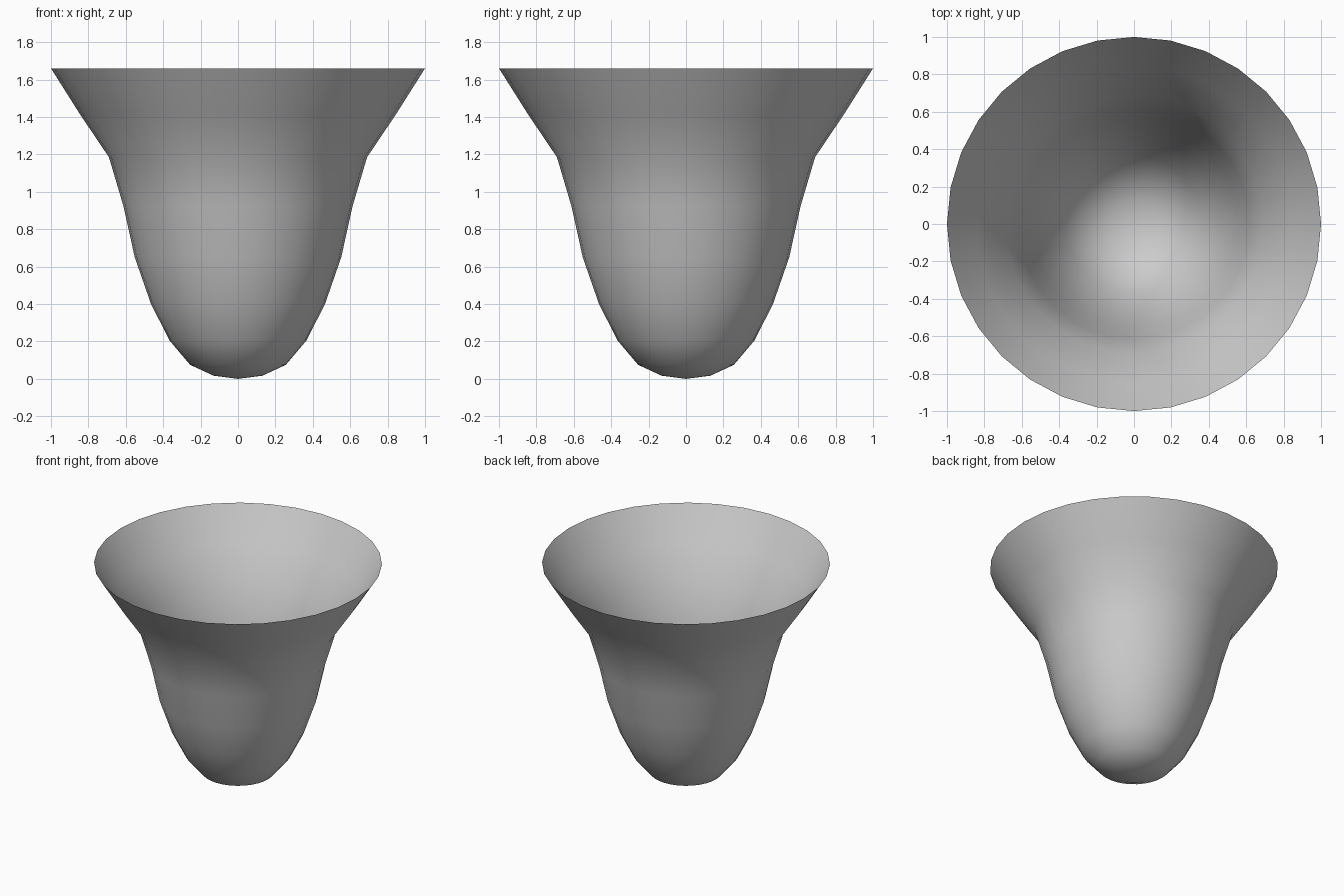
import bpy, bmesh
from math import tau
from mathutils import Vector

if "Cube" in bpy.data.objects:
    bpy.data.objects.remove(bpy.data.objects["Cube"], do_unlink=True)

SIDES = 32

# Plain grey material
grey = bpy.data.materials.new("light_grey")
grey.use_nodes = True
colour = (0.6, 0.6, 0.6, 1)
grey.diffuse_color = colour
grey.node_tree.nodes["Principled BSDF"].inputs["Base Color"].default_value = colour

# Half profile of the cup, from the bottom centre to the flared rim
profile = [(0, 0), (0.13, 0.017), (0.256, 0.075), (0.366, 0.205), (0.465, 0.4),
           (0.552, 0.65), (0.613, 0.925), (0.69, 1.185), (0.845, 1.415), (1, 1.66)]

# Spin the profile into a thin open shell
bm = bmesh.new()
points = [bm.verts.new((r, 0, z)) for r, z in profile]
edges = [bm.edges.new(pair) for pair in zip(points, points[1:])]
bmesh.ops.spin(bm, geom=points + edges, cent=Vector(), axis=Vector((0, 0, 1)),
               angle=tau, steps=SIDES)
bmesh.ops.remove_doubles(bm, verts=bm.verts[:], dist=0.001)

# Face the shell outwards and smooth it
bm.normal_update()
wall = max(bm.faces, key=lambda f: f.calc_center_median().z)
if wall.normal.dot(wall.calc_center_median() * Vector((1, 1, 0)).length) > 0:
    pass
bmesh.ops.recalc_face_normals(bm, faces=bm.faces[:])
bm.normal_update()
if min(bm.faces, key=lambda f: f.calc_center_median().z).normal.z > 0:
    bmesh.ops.reverse_faces(bm, faces=bm.faces[:])
for face in bm.faces:
    face.smooth = True

mesh = bpy.data.meshes.new("flared_cup")
bm.to_mesh(mesh)
bm.free()
mesh.materials.append(grey)
cup = bpy.data.objects.new("flared_cup", mesh)
bpy.context.collection.objects.link(cup)
